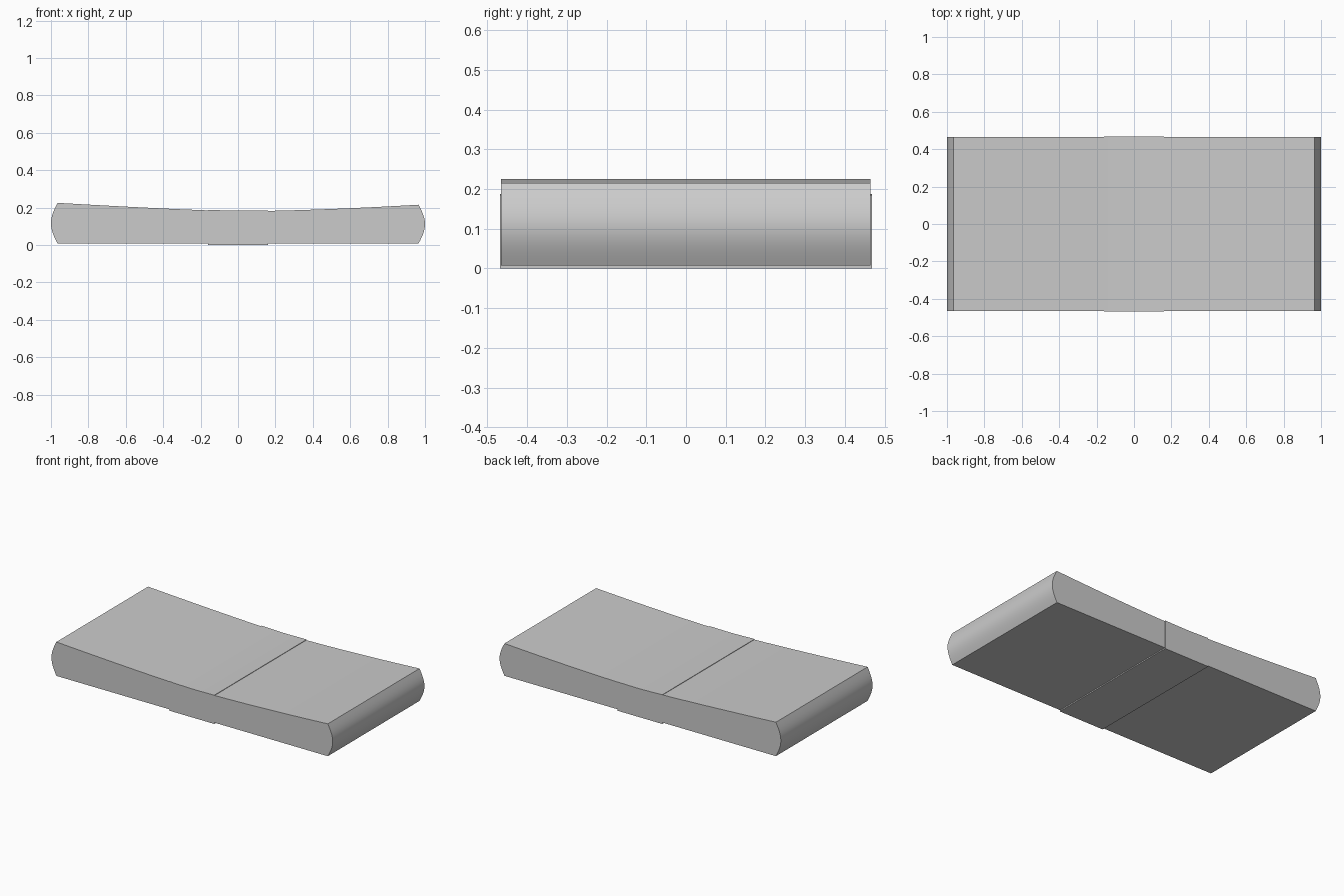
import bpy, bmesh, math

if "Cube" in bpy.data.objects:
    bpy.data.objects.remove(bpy.data.objects["Cube"])


def top_z(x):
    """Sagging top surface, a little higher on the left."""
    side = 0.225 if x < 0 else 0.215
    t = min(abs(x) / 0.965, 1)
    p = 1.25 if x < 0 else 1.6
    # rounded dip in the middle
    return 0.18 + (side - 0.18) * t ** p


def extrude_profile(name, pts, y0, y1):
    bm = bmesh.new()
    front = [bm.verts.new((x, y0, z)) for x, z in pts]
    back = [bm.verts.new((x, y1, z)) for x, z in pts]
    n = len(pts)
    bm.faces.new(front)
    bm.faces.new(back[::-1])
    for i in range(n):
        j = (i + 1) % n
        bm.faces.new((front[j], front[i], back[i], back[j]))
    bmesh.ops.recalc_face_normals(bm, faces=bm.faces)
    me = bpy.data.meshes.new(name)
    bm.to_mesh(me)
    bm.free()
    ob = bpy.data.objects.new(name, me)
    bpy.context.collection.objects.link(ob)
    bpy.context.view_layer.objects.active = ob
    ob.select_set(True)
    bpy.ops.object.shade_smooth_by_angle(angle=math.radians(25))
    ob.select_set(False)
    return ob


def end_arc(sign, z0, z1, n=12):
    """Bulging end from z0 to z1, endpoints included."""
    return [(sign * (0.965 + 0.035 * math.sin(math.pi * i / n)),
             z0 + (z1 - z0) * i / n) for i in range(n + 1)]


# stack of paper: flat base, bulged ends, sagging top
bottom = 0.007
right = end_arc(1, bottom, top_z(0.965))
left = end_arc(-1, bottom, top_z(-0.965))[::-1]
top = [(0.965 - 1.93 * i / 24, top_z(0.965 - 1.93 * i / 24)) for i in range(1, 24)]
extrude_profile("paper_stack", right + top + left, -0.466, 0.465)

# thin wrapper band around the middle
w = 0.16
xs = [w - 2 * w * i / 8 for i in range(9)]
band = [(-w, 0.0), (w, 0.0)] + [(x, top_z(x) + 0.003) for x in xs]
extrude_profile("wrapper_band", band, -0.469, 0.469)
